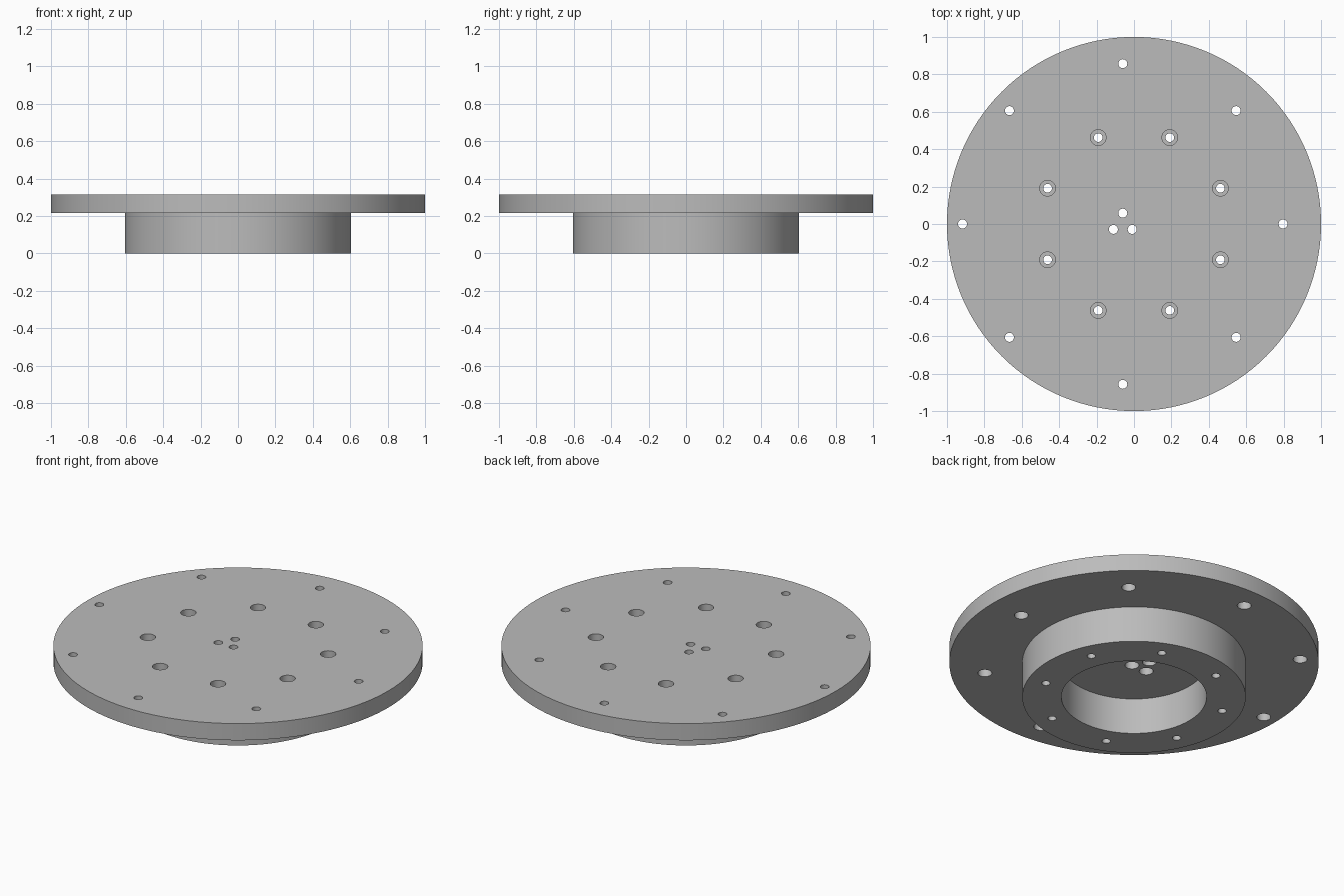
import bpy, bmesh, math

if "Cube" in bpy.data.objects:
    bpy.data.objects.remove(bpy.data.objects["Cube"])

PLATE_Z, TOP_Z = 0.215, 0.315
OFFSET_X = -0.06          # centre of the mounting and middle hole patterns
BIG, SMALL = 0.038, 0.024  # counterbore and through-hole radii


def lathe(bm, profile, sides, cx=0.0, cy=0.0):
    """Closed solid turned around a vertical axis; profile runs from bottom to top."""
    rings = [[bm.verts.new((cx + r * math.cos(2 * math.pi * i / sides),
                            cy + r * math.sin(2 * math.pi * i / sides), z))
              for i in range(sides)] for r, z in profile]
    for a, b in zip(rings, rings[1:]):
        for i in range(sides):
            j = (i + 1) % sides
            bm.faces.new((a[i], a[j], b[j], b[i]))
    bm.faces.new(rings[0][::-1])
    bm.faces.new(rings[-1])


def make_object(name, bm):
    bmesh.ops.recalc_face_normals(bm, faces=bm.faces)
    mesh = bpy.data.meshes.new(name)
    bm.to_mesh(mesh)
    bm.free()
    obj = bpy.data.objects.new(name, mesh)
    bpy.context.collection.objects.link(obj)
    return obj


def circle_points(count, radius, start, cx=0.0):
    for k in range(count):
        a = math.radians(start) + 2 * math.pi * k / count
        yield cx + radius * math.cos(a), radius * math.sin(a)


# Flange plate with the hub below it
bm = bmesh.new()
lathe(bm, [(0.605, 0), (0.605, PLATE_Z), (1, PLATE_Z), (1, TOP_Z)], 128)
flange = make_object("flange_plate", bm)

# Round recess in the hub, and all the holes
bm = bmesh.new()
lathe(bm, [(0.393, -0.1), (0.393, PLATE_Z)], 96)
recess = make_object("recess_cutter", bm)

bm = bmesh.new()
below = [(BIG, PLATE_Z - 0.03), (BIG, 0.27), (SMALL, 0.27), (SMALL, 0.4)]
for x, y in circle_points(8, 0.857, 0, OFFSET_X):      # outer mounting holes
    lathe(bm, below, 32, x, y)
for x, y in circle_points(3, 0.058, 90, OFFSET_X):     # middle holes
    lathe(bm, below, 32, x, y)
for x, y in circle_points(8, 0.5, 22.5):               # hub bolt holes
    lathe(bm, [(0.023, -0.1), (0.023, 0.25), (0.042, 0.25), (0.042, 0.4)], 32, x, y)
holes = make_object("hole_cutter", bm)

for cutter in (recess, holes):
    mod = flange.modifiers.new(cutter.name, 'BOOLEAN')
    mod.operation = 'DIFFERENCE'
    mod.solver = 'EXACT'
    mod.object = cutter
    cutter.hide_render = True
    cutter.hide_viewport = False

# Apply the cuts and drop the cutters
bpy.context.view_layer.objects.active = flange
flange.select_set(True)
for name in [m.name for m in flange.modifiers]:
    bpy.ops.object.modifier_apply(modifier=name)
for cutter in (recess, holes):
    bpy.data.objects.remove(cutter)

# Plain grey metal
grey = bpy.data.materials.new("grey metal")
grey.diffuse_color = (0.5, 0.5, 0.5, 1)
grey.use_nodes = True
grey.node_tree.nodes["Principled BSDF"].inputs["Base Color"].default_value = grey.diffuse_color
flange.data.materials.clear()
flange.data.materials.append(grey)
for p in flange.data.polygons:
    p.material_index = 0

bpy.ops.object.select_all(action='DESELECT')
flange.select_set(True)
bpy.ops.object.shade_smooth_by_angle(angle=math.radians(30))
